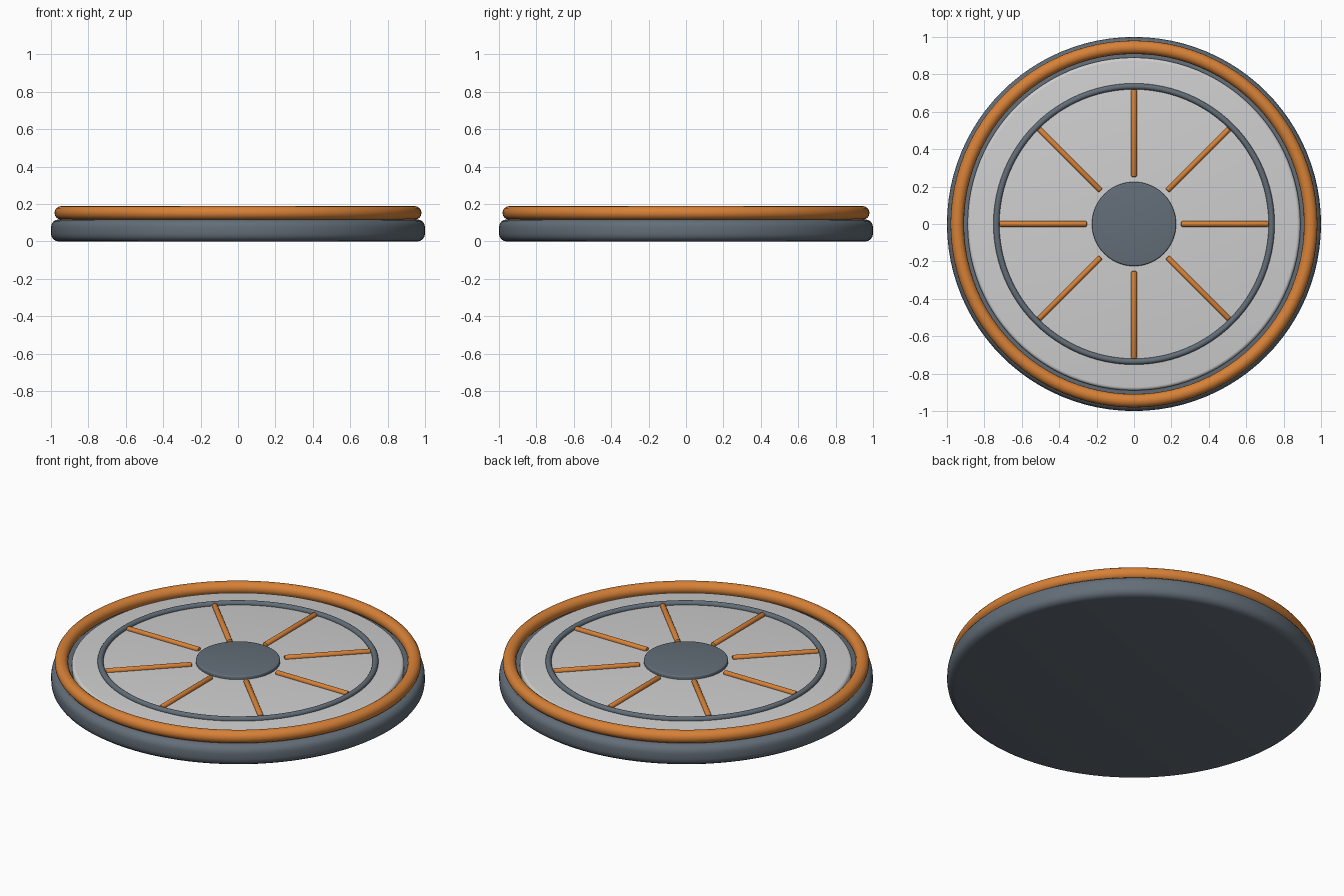
import bpy, math

if "Cube" in bpy.data.objects:
    bpy.data.objects.remove(bpy.data.objects["Cube"])

def material(name, rgb):
    m = bpy.data.materials.new(name)
    m.diffuse_color = (*rgb, 1)
    m.use_nodes = True
    m.node_tree.nodes["Principled BSDF"].inputs["Base Color"].default_value = m.diffuse_color
    return m

slate = material("slate grey", (0.125, 0.155, 0.188))
orange = material("copper orange", (0.68, 0.22, 0.038))
pale = material("pale grey", (0.62, 0.62, 0.62))

def finish(name, mat, bevel=0, segments=4):
    ob = bpy.context.object
    ob.name = name
    ob.data.materials.append(mat)
    if bevel:
        b = ob.modifiers.new("rounded edge", 'BEVEL')
        b.width, b.segments = bevel, segments
        b.limit_method, b.angle_limit = 'ANGLE', math.radians(40)
        bpy.ops.object.modifier_apply(modifier=b.name)
    bpy.ops.object.shade_smooth_by_angle(angle=math.radians(35))
    return ob

def disc(name, radius, z0, z1, mat, bevel):
    bpy.ops.mesh.primitive_cylinder_add(vertices=96, radius=radius, depth=z1 - z0,
                                        location=(0, 0, (z0 + z1) / 2))
    return finish(name, mat, bevel)

def ring(name, major, minor, z, mat):
    bpy.ops.mesh.primitive_torus_add(major_radius=major, minor_radius=minor, location=(0, 0, z),
                                     major_segments=96, minor_segments=16)
    return finish(name, mat)

# Stacked round body
disc("base", 1.0, 0.0, 0.118, slate, 0.042)
disc("top_plate", 0.89, 0.10, 0.153, pale, 0.018)
disc("hub", 0.225, 0.14, 0.173, slate, 0.008)

# Rim and inner ring
ring("rim", 0.945, 0.036, 0.153, orange)
ring("inner_ring", 0.736, 0.016, 0.157, slate)

# Radial spokes
for i in range(8):
    a = i * math.pi / 4
    r = 0.486
    bpy.ops.mesh.primitive_cylinder_add(vertices=16, radius=0.015, depth=0.468,
                                        location=(r * math.cos(a), r * math.sin(a), 0.157),
                                        rotation=(0, math.pi / 2, a))
    finish(f"spoke_{i + 1}", orange, 0.006, 2)
